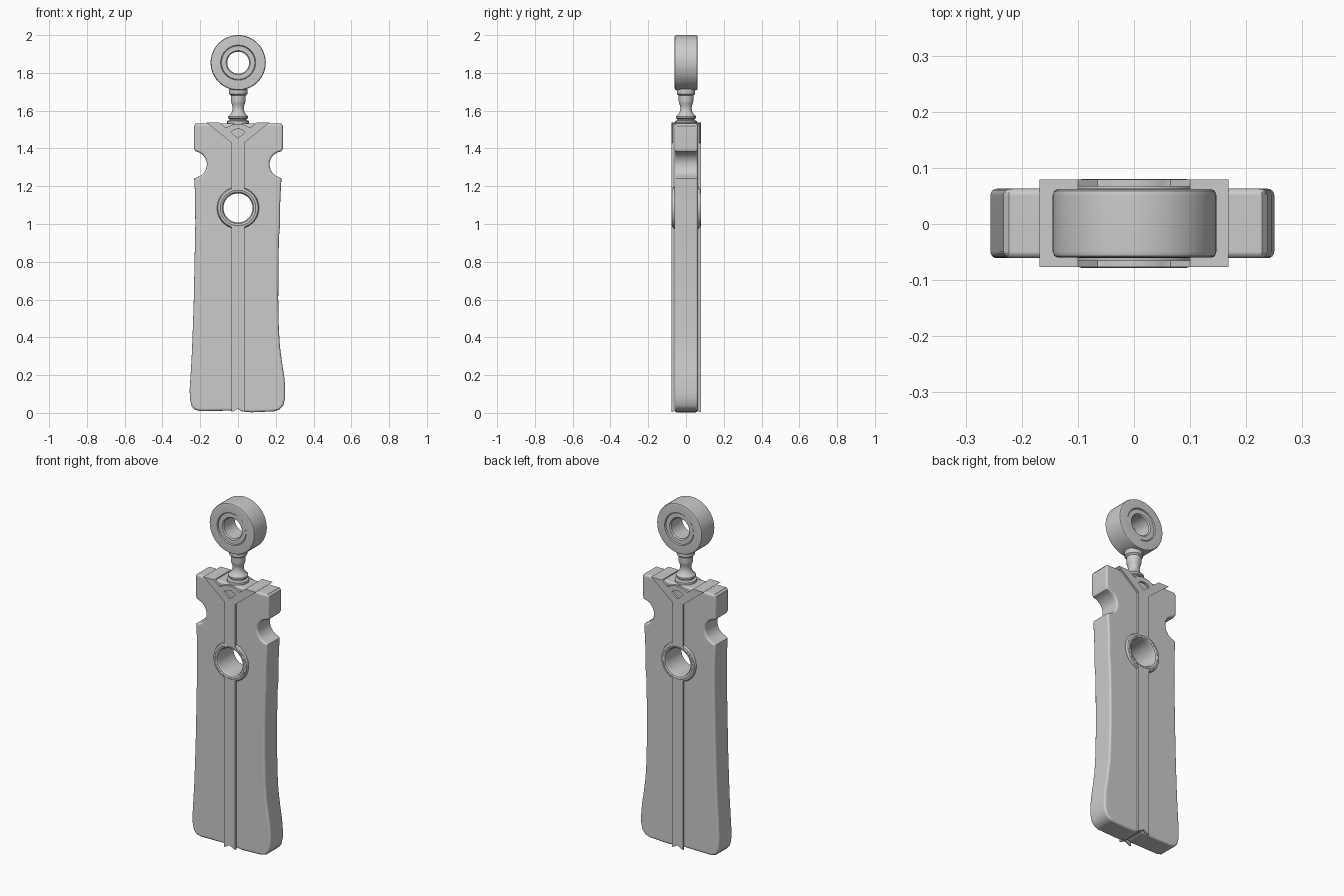
import bpy, bmesh
from math import sin, cos, pi, radians
from mathutils import Matrix

if "Cube" in bpy.data.objects:
    bpy.data.objects.remove(bpy.data.objects["Cube"], do_unlink=True)

GREY = (0.6, 0.6, 0.6, 1)
grey = bpy.data.materials.new("plain grey")
grey.use_nodes = True
grey.diffuse_color = GREY
grey.node_tree.nodes["Principled BSDF"].inputs["Base Color"].default_value = GREY


def arc(cx, cz, r, start, end, n=16):
    angles = [radians(start + (end - start) * i / n) for i in range(n + 1)]
    return [(cx + r * cos(a), cz + r * sin(a)) for a in angles]


def circle(cx, cz, r, n=48):
    return arc(cx, cz, r, 0, 360, n)[:-1]


def finish(obj):
    bm = bmesh.new()
    bm.from_mesh(obj.data)
    bmesh.ops.remove_doubles(bm, verts=bm.verts, dist=0.0001)
    bmesh.ops.recalc_face_normals(bm, faces=bm.faces)
    bm.to_mesh(obj.data)
    bm.free()
    obj.data.materials.clear()
    obj.data.materials.append(grey)
    bpy.ops.object.select_all(action="DESELECT")
    obj.select_set(True)
    bpy.context.view_layer.objects.active = obj
    bpy.ops.object.shade_smooth_by_angle(angle=radians(35))
    weighted = obj.modifiers.new("even shading", "WEIGHTED_NORMAL")
    weighted.keep_sharp = True
    return obj


def slab(name, loops, y, half, bevel):
    """Filled outline in the x-z plane, with holes, thickened along y."""
    curve = bpy.data.curves.new(name, "CURVE")
    curve.dimensions = "2D"
    curve.fill_mode = "BOTH"
    curve.extrude = half - bevel
    curve.bevel_depth = bevel
    curve.bevel_resolution = 3
    curve.offset = -bevel
    for loop in loops:
        spline = curve.splines.new("POLY")
        spline.points.add(len(loop) - 1)
        for point, (px, pz) in zip(spline.points, loop):
            point.co = (px, pz, 0, 1)
        spline.use_cyclic_u = True
    temp = bpy.data.objects.new(name, curve)
    bpy.context.collection.objects.link(temp)
    bpy.context.view_layer.update()
    mesh = bpy.data.meshes.new_from_object(
        temp.evaluated_get(bpy.context.evaluated_depsgraph_get()))
    bpy.data.objects.remove(temp, do_unlink=True)
    mesh.transform(Matrix.Translation((0, y, 0)) @ Matrix.Rotation(pi / 2, 4, "X"))
    obj = bpy.data.objects.new(name, mesh)
    bpy.context.collection.objects.link(obj)
    return finish(obj)


def lathe(name, profile, centre, along_y=False, closed=False, steps=64):
    """Spin a (radius, height) profile about z, or about y."""
    bm = bmesh.new()
    verts = [bm.verts.new((r, 0, h)) for r, h in profile]
    edges = [bm.edges.new(pair) for pair in zip(verts, verts[1:])]
    if closed:
        edges.append(bm.edges.new((verts[-1], verts[0])))
    bmesh.ops.spin(bm, geom=verts + edges, cent=(0, 0, 0), axis=(0, 0, 1),
                   angle=2 * pi, steps=steps)
    turn = Matrix.Rotation(pi / 2 if along_y else 0, 4, "X")
    bmesh.ops.transform(bm, matrix=Matrix.Translation(centre) @ turn, verts=bm.verts)
    mesh = bpy.data.meshes.new(name)
    bm.to_mesh(mesh)
    bm.free()
    obj = bpy.data.objects.new(name, mesh)
    bpy.context.collection.objects.link(obj)
    return finish(obj)


HOLE_Z = 1.085

# Body: flared slab with a round notch on each side and a through hole
right_side = [(0.02, 0.008), (0.07, 0.003), (0.19, 0.008), (0.22, 0.018), (0.24, 0.04),
              (0.25, 0.08), (0.25, 0.13), (0.245, 0.19), (0.234, 0.26), (0.222, 0.35),
              (0.216, 0.45), (0.213, 0.6), (0.214, 0.8), (0.217, 0.93), (0.223, 1.0),
              (0.222, 1.08), (0.226, 1.17), (0.23, 1.24)]
left_side = [(-0.232, 1.24), (-0.228, 1.17), (-0.226, 1.0), (-0.23, 0.8), (-0.234, 0.6),
             (-0.239, 0.45), (-0.244, 0.32), (-0.251, 0.2), (-0.256, 0.12),
             (-0.254, 0.07), (-0.245, 0.035), (-0.228, 0.017), (-0.2, 0.01), (-0.02, 0.012)]
outline = ([(0, 0.022)] + right_side + arc(0.236, 1.315, 0.069, 255, 110)
           + [(0.23, 1.385), (0.238, 1.4), (0.238, 1.52), (0.228, 1.532),
              (-0.223, 1.532), (-0.233, 1.52), (-0.233, 1.4), (-0.225, 1.385)]
           + arc(-0.234, 1.315, 0.069, 70, -75) + left_side)
slab("body", [outline, circle(0, HOLE_Z, 0.08)], 0.001, 0.062, 0.012)

# Strap plates: stem strip, ring and forked top, front and back
half = ([(0.018, 0.012), (0.035, 0.004)] + arc(0, HOLE_Z, 0.1, -69.5, 69.5, 20)
        + [(0.035, 1.43), (0.168, 1.538), (0.1, 1.538), (0.065, 1.51)]
        + arc(0, 1.43, 0.1, 55, 85, 6))
plate = [(0, 0.022)] + half + [(-px, pz) for px, pz in reversed(half)]
fan = [(0, 1.455), (0.037, 1.485)] + arc(0, 1.455, 0.048, 45, 135, 8) + [(-0.037, 1.485)]
for name, side in (("front_strap", -1), ("back_strap", 1)):
    slab(name, [plate, circle(0, HOLE_Z, 0.09), fan], side * 0.072 + 0.001, 0.006, 0)

# Bands that carry the straps over the top of the body
for name, side in (("left_top_band", 1), ("right_top_band", -1)):
    band = [(side * 0.1, 1.526), (side * 0.154, 1.526), (side * 0.168, 1.538),
            (side * 0.1, 1.538)]
    slab(name, [band], 0.001, 0.077, 0)

# Rounded grommet lining the through hole
rim = [(0.077, 0.066), (0.083, 0.075), (0.094, 0.079), (0.106, 0.075), (0.112, 0.06)]
lathe("hole_grommet", rim + [(r, -h) for r, h in reversed(rim)],
      (0, 0.001, HOLE_Z), along_y=True, closed=True)

# Turned stem between body and ring
lathe("stem", [(0, 1.52), (0.058, 1.52), (0.058, 1.545), (0.045, 1.55), (0.045, 1.556),
               (0.053, 1.56), (0.053, 1.57), (0.042, 1.58), (0.033, 1.595), (0.03, 1.61),
               (0.031, 1.625), (0.036, 1.64), (0.039, 1.65), (0.039, 1.68), (0.048, 1.688),
               (0.048, 1.715), (0, 1.73)], (0.001, 0, 0))

# Top ring with a stepped inner collar
ring = [(0.058, 0.05), (0.064, 0.056), (0.088, 0.056), (0.09, 0.052), (0.093, 0.061),
        (0.137, 0.061), (0.143, 0.058), (0.146, 0.05)]
lathe("top_ring", ring + [(r, -h) for r, h in reversed(ring)],
      (0.001, 0.001, 1.854), along_y=True, closed=True)
